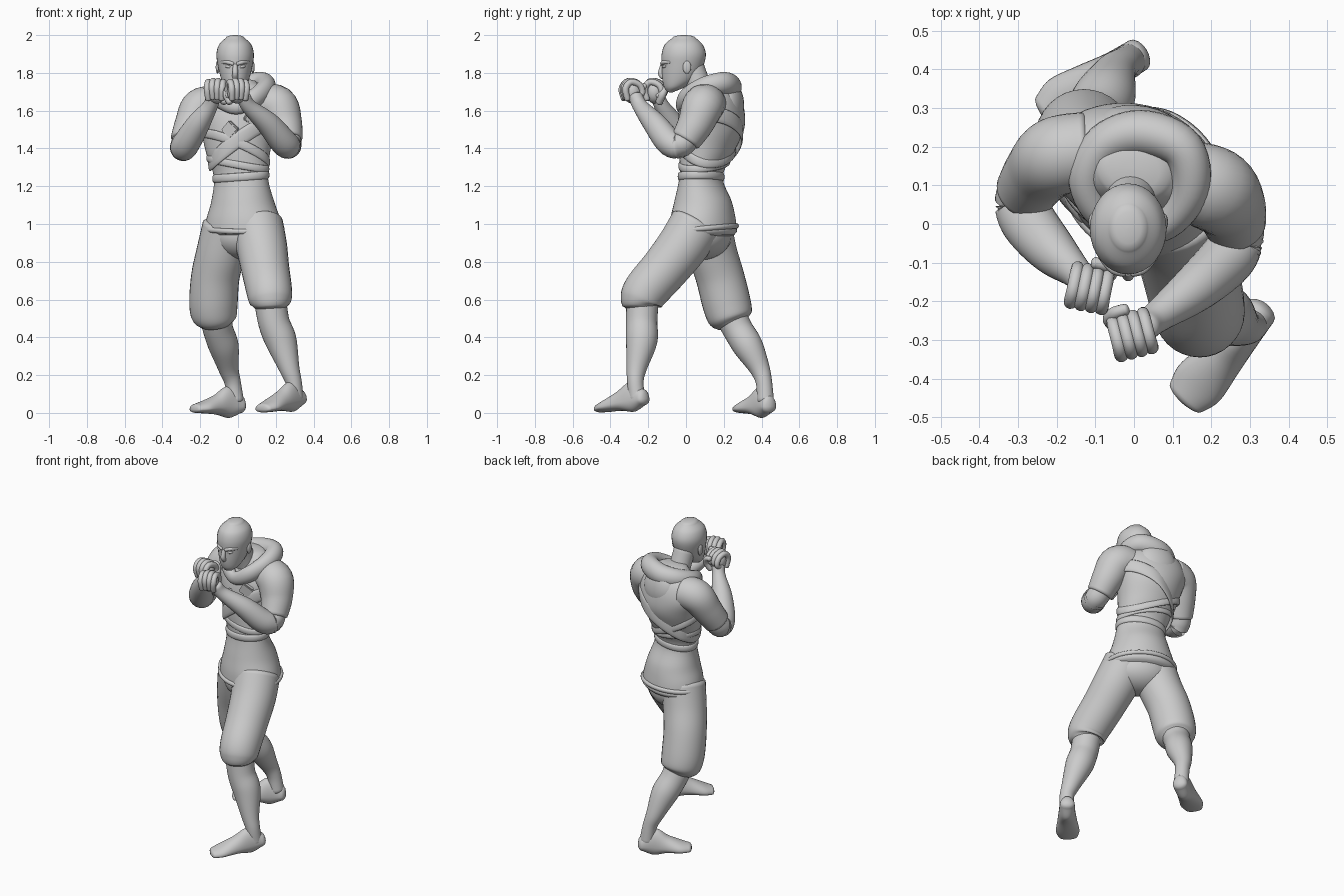
import bpy, bmesh, math
from mathutils import Vector

if "Cube" in bpy.data.objects:
    bpy.data.objects.remove(bpy.data.objects["Cube"])

SEG = 32


def spline(rows, closed=False, n=6):
    """Catmull-Rom interpolation of rows of equal length."""
    m, out = len(rows), []
    pick = (lambda i: rows[i % m]) if closed else (lambda i: rows[max(0, min(m - 1, i))])
    for i in range(m if closed else m - 1):
        p = [pick(i + k) for k in (-1, 0, 1, 2)]
        for j in range(n):
            t = j / n
            out.append([0.5 * (2 * b + (c - a) * t + (2 * a - 5 * b + 4 * c - d) * t * t
                        + (3 * b - a - 3 * c + d) * t ** 3) for a, b, c, d in zip(*p)])
    return out if closed else out + [list(rows[-1])]


def tube(name, rows, ref=(0, 1, 0), level=False, closed=False, low=1, cap=0.6, seg=SEG, n=6):
    """Smooth body through rows of x, y, z, half width, half depth[, yaw]."""
    rows = [tuple(r) + (r[3],) if len(r) == 4 else tuple(r) for r in rows]
    pts = spline(rows, closed, n)
    m, rings = len(pts), []
    for i, p in enumerate(pts):
        if level:
            w = math.radians(p[5])
            s, u = Vector((math.cos(w), math.sin(w), 0)), Vector((-math.sin(w), math.cos(w), 0))
            t = Vector((0, 0, 1 if pts[-1][2] > pts[0][2] else -1))
        else:
            a = pts[(i - 1) % m if closed else max(i - 1, 0)]
            b = pts[(i + 1) % m if closed else min(i + 1, m - 1)]
            t = (Vector(b[:3]) - Vector(a[:3])).normalized()
            s = t.cross(Vector(ref)).normalized()
            u = s.cross(t)
        rings.append((Vector(p[:3]), s, u, t, max(p[3], .003), max(p[4], .003)))
    if not closed:                                   # domed ends
        def dome(r, sign):
            c, s, u, t, a, b = r
            return [(c + t * sign * k * min(a, b) * cap, s, u, t, a * q, b * q)
                    for k, q in ((.4, .92), (.75, .66), (.95, .31), (1, .03))]
        rings = dome(rings[0], -1)[::-1] + rings + dome(rings[-1], 1)
    bm = bmesh.new()
    vs = []
    for c, s, u, t, a, b in rings:
        ring = []
        for k in range(seg):
            w = 2 * math.pi * k / seg
            h = math.sin(w)
            ring.append(bm.verts.new(c + s * a * math.cos(w) + u * b * h * (low if h < 0 else 1)))
        vs.append(ring)
    for i in range(len(vs) if closed else len(vs) - 1):
        r, q = vs[i], vs[(i + 1) % len(vs)]
        for k in range(seg):
            bm.faces.new((r[k], r[(k + 1) % seg], q[(k + 1) % seg], q[k]))
    if not closed:
        bm.faces.new(vs[0][::-1])
        bm.faces.new(vs[-1])
    bmesh.ops.recalc_face_normals(bm, faces=bm.faces)
    return finish(name, bm)


def finish(name, bm):
    me = bpy.data.meshes.new(name)
    bm.to_mesh(me)
    bm.free()
    for f in me.polygons:
        f.use_smooth = True
    ob = bpy.data.objects.new(name, me)
    bpy.context.collection.objects.link(ob)
    return ob


def ball(name, loc, scale, rot=(0, 0, 0)):
    bm = bmesh.new()
    bmesh.ops.create_uvsphere(bm, u_segments=24, v_segments=16, radius=1)
    ob = finish(name, bm)
    ob.location, ob.scale, ob.rotation_euler = loc, scale, rot
    return ob


# tunic
TORSO = [(.03, .09, .96, .215, .172, -25), (.028, .09, 1.03, .2, .166, -25),
         (.025, .09, 1.12, .17, .148, -24), (.015, .08, 1.25, .147, .11, -20),
         (.0, .11, 1.38, .172, .142, -15), (.0, .14, 1.5, .198, .165, -14),
         (.0, .15, 1.6, .222, .155, -14), (.0, .155, 1.69, .185, .12, -14),
         (.0, .14, 1.75, .1, .08, -14)]
tube("tunic", TORSO, level=True, cap=.25, seg=48)
PROFILE = spline(TORSO, n=20)


def on_torso(angle, z, out=1.0):
    """Point on the tunic at an angle (degrees, -90 is the front) and height."""
    p = min(PROFILE, key=lambda r: abs(r[2] - z))
    w, a = math.radians(p[5]), math.radians(angle) - math.radians(p[5])
    x, y = p[3] * out * math.cos(a), p[4] * out * math.sin(a)
    return (p[0] + x * math.cos(w) - y * math.sin(w), p[1] + x * math.sin(w) + y * math.cos(w), z)


def band(name, z, tilt, phase, half_width, thick):
    rows = [on_torso(a, z + tilt * math.cos(math.radians(a - phase))) + (thick, half_width)
            for a in range(0, 360, 15)]
    tube(name, rows, ref=(0, 0, 1), closed=True, seg=12, n=3)


# hem, waist folds and crossing sash
band("tunic_hem", .975, .015, 90, .014, .012)
band("waist_fold", 1.25, .01, 0, .022, .009)
band("rib_fold", 1.32, .03, 160, .02, .008)
band("chest_sash", 1.45, .13, 0, .04, .009)
band("lower_sash", 1.40, .08, 200, .025, .008)

# chest pouches
for i, (ang, z) in enumerate(((-104, 1.5), (-74, 1.565))):
    bm = bmesh.new()
    bmesh.ops.create_cube(bm, size=1)
    bmesh.ops.scale(bm, vec=(.07, .03, .07), verts=bm.verts)
    bmesh.ops.bevel(bm, geom=bm.edges[:], offset=.006, segments=2, affect='EDGES')
    pouch = finish("chest_pouch", bm)
    for f in pouch.data.polygons:
        f.use_smooth = False
    pouch.location = on_torso(ang, z, 1.03)
    pouch.rotation_euler = (.1, math.radians(42 - 10 * i), math.radians(ang + 90))

# draped hood
tube("hood", [(.02, .235, 1.725, .06, .065), (.125, .195, 1.745, .055, .06), (.145, .09, 1.72, .05, .055),
              (.085, 0, 1.665, .04, .05), (-.01, -.02, 1.62, .03, .04), (-.09, .03, 1.655, .04, .045),
              (-.12, .12, 1.69, .05, .05), (-.075, .205, 1.71, .055, .06)],
     ref=(0, 0, 1), closed=True, seg=24)
ball("hood_tip", (.02, .24, 1.64), (.12, .065, .12), (.1, 0, -.2))

# masked head and neck
tube("neck", [(0, .12, 1.6, .085), (-.005, .08, 1.7, .066), (-.015, .035, 1.82, .065)])
tube("head", [(-.015, -.08, 1.703, .03, .022, 0), (-.015, -.06, 1.725, .055, .056, 0),
              (-.015, -.034, 1.77, .075, .092, 0), (-.015, -.018, 1.84, .092, .111, 0),
              (-.015, -.012, 1.9, .099, .117, 0), (-.015, -.012, 1.95, .085, .1, 0),
              (-.015, -.01, 1.985, .05, .062, 0)], level=True, cap=.3)
tube("nose", [(-.015, -.124, 1.84, .012), (-.015, -.133, 1.8, .015), (-.015, -.122, 1.78, .016)], seg=16)
for s in (-1, 1):
    ball("eye", (-.015 + s * .036, -.112, 1.833), (.02, .012, .009), (0, s * -.2, s * .35))
    tube("brow", [(-.015 + s * .012, -.127, 1.848, .01), (-.015 + s * .04, -.117, 1.856, .011),
                  (-.015 + s * .07, -.085, 1.856, .008)], ref=(0, 0, 1), seg=12)
    ball("ear", (-.015 + s * .093, .005, 1.83), (.01, .022, .034))

# sleeves and forearms
tube("rear_sleeve", [(-.12, .19, 1.63, .1), (-.2, .175, 1.615, .102), (-.245, .135, 1.53, .09),
                     (-.28, .085, 1.44, .079)], cap=.2)
tube("rear_forearm", [(-.27, .1, 1.46, .07), (-.29, .06, 1.405, .07), (-.272, .005, 1.43, .072),
                      (-.21, -.07, 1.53, .062), (-.15, -.125, 1.62, .041), (-.13, -.15, 1.67, .038)])
tube("lead_sleeve", [(.12, .12, 1.63, .1), (.205, .09, 1.625, .11), (.245, .05, 1.53, .095),
                     (.262, .0, 1.445, .08)], cap=.2)
tube("lead_forearm", [(.26, .01, 1.46, .07), (.268, -.035, 1.415, .068), (.24, -.09, 1.435, .072),
                      (.16, -.165, 1.53, .062), (.06, -.24, 1.62, .041), (.03, -.265, 1.67, .038)])


# fists with curled fingers
def fist(name, centre, yaw, inner):
    c = Vector(centre)
    s = Vector((math.cos(yaw), math.sin(yaw), 0))
    f = Vector((math.sin(yaw), -math.cos(yaw), 0))
    at = lambda a, b, z: tuple(c + s * a + f * b + Vector((0, 0, z)))
    ball(name + "_palm", c, (.053, .05, .062), (0, 0, yaw))
    for i in range(4):
        a = (i - 1.5) * .027
        z = -.006 * abs(i - 1.5)
        tube(name + "_finger", [at(a * .9, .035, -.03 + z) + (.016,), at(a, .046, .025 + z) + (.018,),
                                at(a, .018, .06 + z) + (.017,), at(a, -.03, .045 + z) + (.017,),
                                at(a, -.046, .005 + z) + (.016,), at(a, -.025, -.015 + z) + (.014,)],
             ref=s, seg=12, n=4)
    tube(name + "_thumb", [at(inner * .03, -.03, -.055) + (.02,), at(inner * .045, -.05, -.015) + (.02,),
                           at(inner * .03, -.064, .02) + (.017,), at(inner * .0, -.066, .03) + (.015,)],
         ref=s, seg=12)


fist("rear_fist", (-.115, -.165, 1.70), -.2, 1)
fist("lead_fist", (-.005, -.285, 1.70), .25, -1)

# baggy trousers
tube("rear_trouser", [(-.055, .11, .98, .135), (-.09, .14, .85, .13), (-.12, .18, .72, .128),
                      (-.13, .215, .58, .128), (-.125, .235, .505, .118), (-.122, .245, .475, .09)], cap=.2)
tube("lead_trouser", [(.1, .05, .99, .14), (.125, -.02, .88, .135), (.145, -.115, .76, .127),
                      (.165, -.21, .65, .121), (.172, -.237, .59, .112), (.174, -.24, .56, .088)], cap=.2)
ball("trouser_seat", (.025, .085, .94), (.19, .15, .13), (0, 0, math.radians(-25)))

# shins
tube("rear_shin", [(-.12, .235, .52, .085), (-.105, .275, .44, .08), (-.075, .33, .35, .079),
                   (-.05, .39, .235, .054), (-.028, .413, .16, .043), (-.015, .42, .07, .045)])
tube("lead_shin", [(.17, -.23, .6, .085), (.19, -.235, .48, .083), (.228, -.235, .38, .083),
                   (.272, -.262, .235, .054), (.295, -.268, .16, .043), (.302, -.26, .08, .045)])

# bare feet
tube("rear_foot", [(.01, .437, .034, .044, .06), (-.05, .4, .036, .047, .105), (-.115, .36, .03, .058, .066),
                   (-.18, .318, .022, .068, .042), (-.222, .288, .018, .052, .03)],
     ref=(0, 0, 1), low=.6)
tube("lead_foot", [(.326, -.227, .072, .044, .055), (.284, -.28, .066, .048, .1), (.228, -.345, .05, .058, .066),
                   (.17, -.41, .03, .07, .042), (.135, -.448, .02, .056, .03)],
     ref=(0, 0, 1), low=.6)
